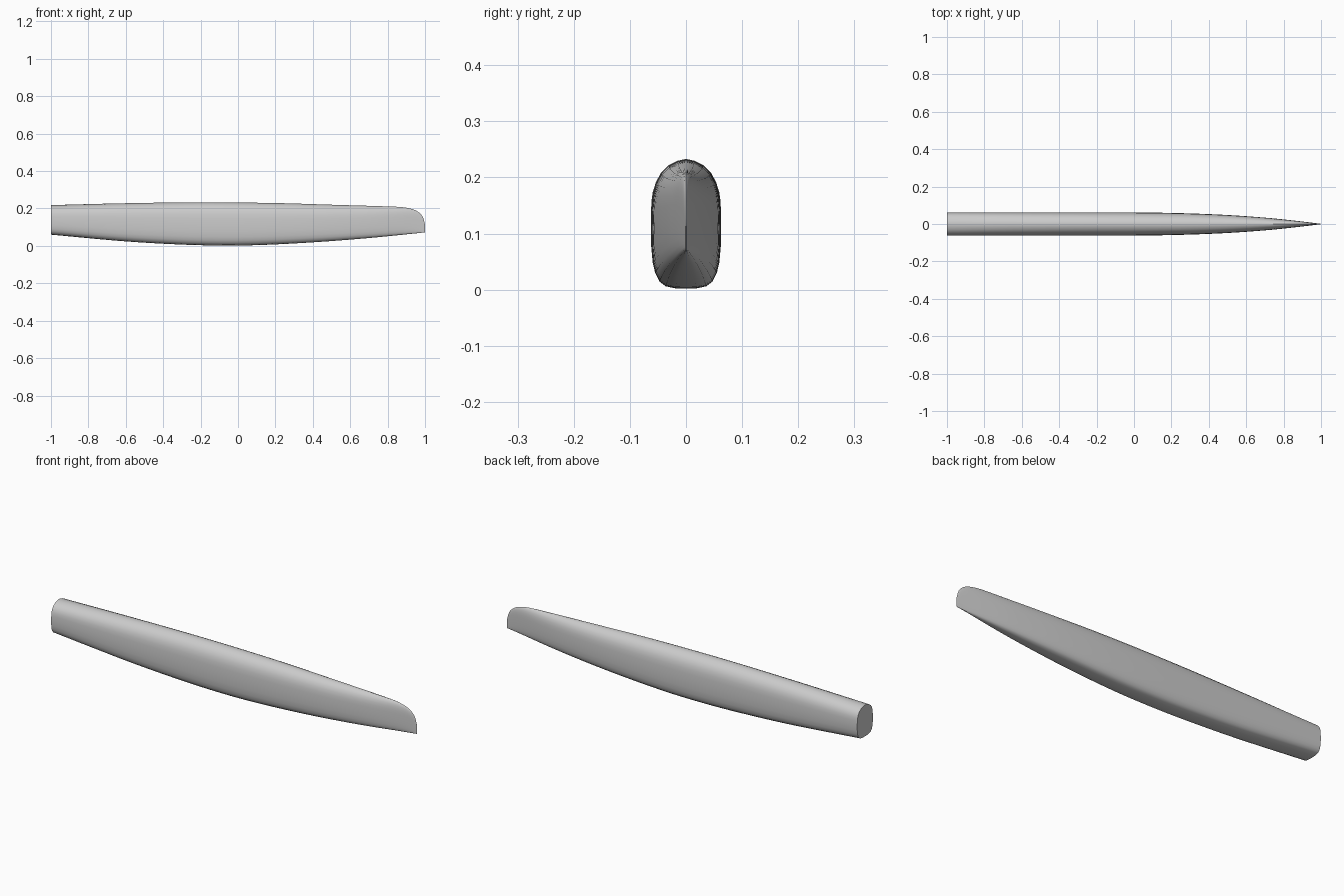
import bpy
import bmesh
import math

cube = bpy.data.objects.get("Cube")
if cube:
    bpy.data.objects.remove(cube, do_unlink=True)

# Side and plan outlines of the hull, as (x, value) points
TOP = [(-1, .218), (-.6, .228), (-.2, .233), (.2, .229), (.5, .22), (.8, .211),
       (.88, .207), (.92, .2), (.95, .19), (.975, .172), (.99, .15), (1, .115)]
BOTTOM = [(-1, .06), (-.6, .024), (-.3, .007), (-.1, .002), (.1, .004),
          (.4, .019), (.7, .042), (1, .072)]
WIDTH = [(-1, .0625), (-.1, .0625), (.1, .061), (.3, .0565), (.5, .048),
         (.7, .034), (.85, .019), (1, .001)]

# Half section: (share of width, share of height)
SECTION = [(0, 0), (.3, .002), (.58, .018), (.76, .055), (.88, .12), (.95, .2),
           (.99, .32), (1, .46), (.985, .62), (.95, .72), (.87, .81),
           (.72, .89), (.5, .95), (.25, .985), (0, 1)]


def smooth(points, x):
    """Cubic interpolation through the outline points."""
    n = len(points)
    slope = lambda i: ((points[min(i + 1, n - 1)][1] - points[max(i - 1, 0)][1])
                       / (points[min(i + 1, n - 1)][0] - points[max(i - 1, 0)][0]))
    for i in range(n - 1):
        (x0, a), (x1, b) = points[i], points[i + 1]
        if x <= x1:
            h = x1 - x0
            t = (x - x0) / h
            return (a * (1 + 2 * t) * (1 - t) ** 2 + slope(i) * h * t * (1 - t) ** 2
                    + b * t * t * (3 - 2 * t) + slope(i + 1) * h * t * t * (t - 1))
    return points[-1][1]


# Grey hull material
grey = bpy.data.materials.new("hull_grey")
grey.use_nodes = True
colour = (.6, .6, .6, 1)
grey.diffuse_color = colour
grey.node_tree.nodes["Principled BSDF"].inputs["Base Color"].default_value = colour

# Loft the mirrored section from the flat stern to the sharp bow
outline = SECTION + [(-y, z) for y, z in reversed(SECTION[1:-1])]
bm = bmesh.new()
rings = []
steps = 56
for i in range(steps + 1):
    x = 2 * math.sin(math.pi / 2 * i / steps) - 1
    low, high, half = (smooth(p, x) for p in (BOTTOM, TOP, WIDTH))
    rings.append([bm.verts.new((x, half * y, low + (high - low) * z)) for y, z in outline])
for a, b in zip(rings, rings[1:]):
    for j in range(len(outline)):
        k = (j + 1) % len(outline)
        bm.faces.new((a[j], b[j], b[k], a[k]))
bm.faces.new(rings[0])
bm.faces.new(rings[-1])
bmesh.ops.recalc_face_normals(bm, faces=bm.faces)

mesh = bpy.data.meshes.new("hull")
bm.to_mesh(mesh)
bm.free()
mesh.materials.append(grey)
hull = bpy.data.objects.new("hull", mesh)
bpy.context.collection.objects.link(hull)
bpy.context.view_layer.objects.active = hull
hull.select_set(True)
bpy.ops.object.shade_smooth_by_angle(angle=math.radians(35))
